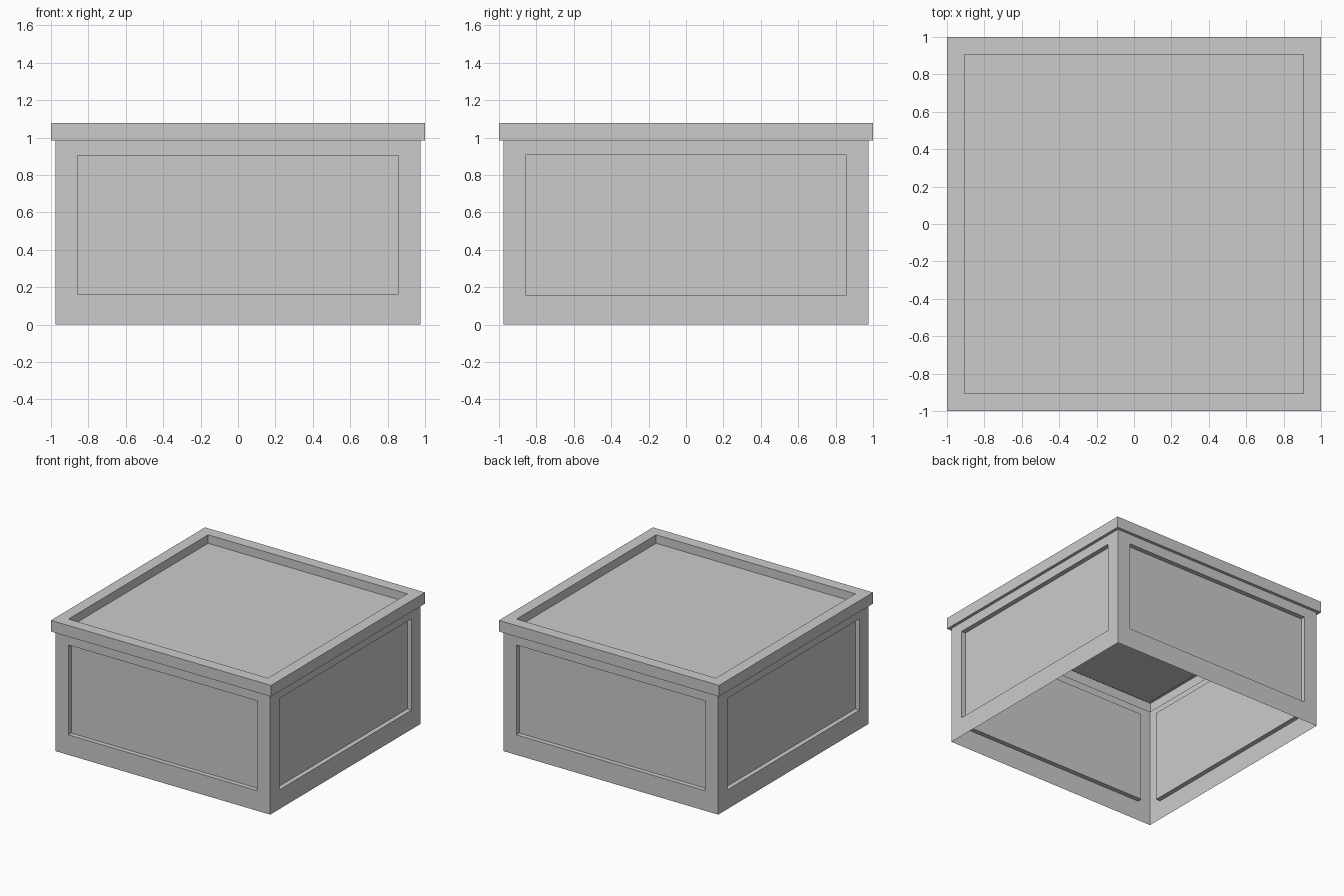
import bpy, bmesh
from math import radians
from mathutils import Matrix

cube = bpy.data.objects.get("Cube")
if cube:
    bpy.data.objects.remove(cube, do_unlink=True)

grey = bpy.data.materials.new("plain_grey")
grey.use_nodes = True
colour = (0.6, 0.6, 0.6, 1)
grey.diffuse_color = colour
grey.node_tree.nodes["Principled BSDF"].inputs["Base Color"].default_value = colour

HALF = 0.976        # body half width
LIP = 0.985         # underside of the lid rim
TOP = 1.077
PANEL_X = 0.858     # side panel half width
PANEL_DEPTH = 0.038


def stepped_panel(name, rings, matrix):
    """Thin shell: join nested rectangles (half width, low, high, height), cap the last."""
    bm = bmesh.new()
    loops = [[bm.verts.new((x, y, h)) for x, y in ((-w, lo), (w, lo), (w, hi), (-w, hi))]
             for w, lo, hi, h in rings]
    for a, b in zip(loops, loops[1:]):
        for i in range(4):
            j = (i + 1) % 4
            bm.faces.new((a[i], a[j], b[j], b[i]))
    bm.faces.new(loops[-1])
    bm.transform(matrix)
    mesh = bpy.data.meshes.new(name)
    bm.to_mesh(mesh)
    bm.free()
    mesh.materials.append(grey)
    obj = bpy.data.objects.new(name, mesh)
    bpy.context.collection.objects.link(obj)


# Four walls with a recessed panel each, open underneath
upright = Matrix.Rotation(radians(90), 4, "X")
walls = (("front_wall", 0, 0.165, 0.903), ("left_wall", 90, 0.158, 0.908),
         ("back_wall", 180, 0.165, 0.903), ("right_wall", 270, 0.158, 0.908))
for name, angle, low, high in walls:
    rings = [(HALF, 0, LIP, HALF),
             (PANEL_X, low, high, HALF),
             (PANEL_X, low, high, HALF - PANEL_DEPTH)]
    stepped_panel(name, rings, Matrix.Rotation(radians(angle), 4, "Z") @ upright)

# Overhanging lid with a raised rim around a sunken top
profile = ((HALF, LIP), (1, LIP), (1, TOP), (0.906, TOP), (0.906, TOP - 0.07))
stepped_panel("lid", [(w, -w, w, z) for w, z in profile], Matrix.Identity(4))
